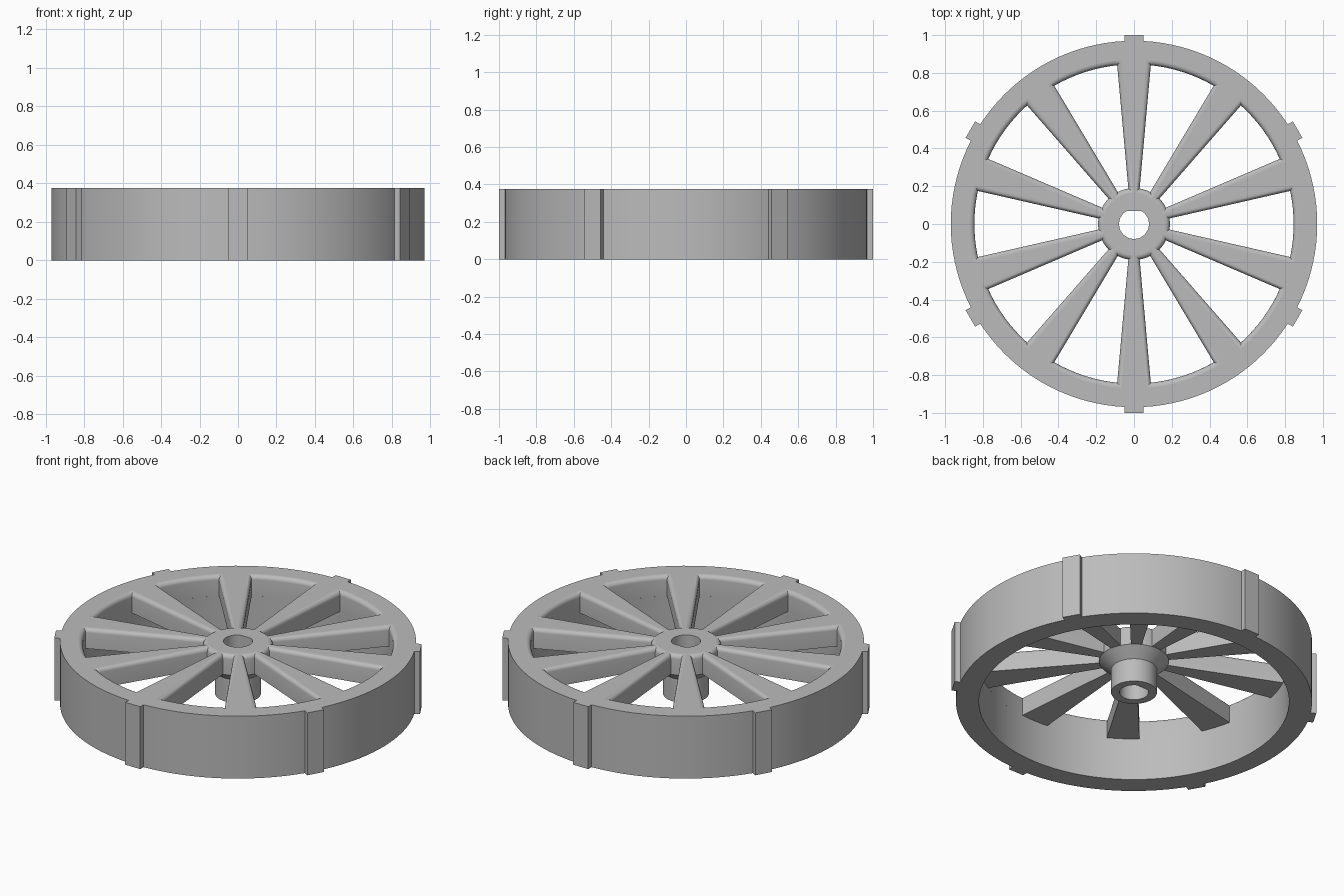
import bpy, bmesh
from math import sin, cos, asin, pi, radians
from mathutils import Matrix

if "Cube" in bpy.data.objects:
    bpy.data.objects.remove(bpy.data.objects["Cube"])

HEIGHT, PLATE_BASE = 0.375, 0.255
RIM_OUT, RIM_IN, HUB, BORE = 0.97, 0.845, 0.19, 0.079
SPOKES, LUGS, FILLET, SIDES = 10, 6, 0.025, 120

grey = bpy.data.materials.new("plain grey")
grey.use_nodes = True
grey.diffuse_color = (0.5, 0.5, 0.5, 1)
grey.node_tree.nodes["Principled BSDF"].inputs["Base Color"].default_value = (0.5, 0.5, 0.5, 1)


def finish(bm, name):
    """Turn a bmesh into a smooth object with crisp edges."""
    mesh = bpy.data.meshes.new(name)
    bm.to_mesh(mesh)
    bm.free()
    mesh.materials.append(grey)
    obj = bpy.data.objects.new(name, mesh)
    bpy.context.collection.objects.link(obj)
    bpy.ops.object.select_all(action='DESELECT')
    obj.select_set(True)
    bpy.context.view_layer.objects.active = obj
    bpy.ops.object.shade_smooth_by_angle(angle=radians(32))
    return obj


def ring(bm, r, z, flat=9):
    """Circle of vertices, optionally clipped to a D shape at y = flat."""
    turn = [2 * pi * i / SIDES for i in range(SIDES)]
    return [bm.verts.new((r * cos(a), min(r * sin(a), flat), z)) for a in turn]


def bridge(bm, loops):
    """Skin a chain of equally sized loops."""
    for a, b in zip(loops, loops[1:]):
        for i in range(len(a)):
            j = (i + 1) % len(a)
            bm.faces.new((a[i], a[j], b[j], b[i]))


def loop_edges(bm, loop):
    edges = []
    for a, b in zip(loop, loop[1:] + loop[:1]):
        edges.append(bm.edges.get((a, b)) or bm.edges.new((a, b)))
    return edges


def fill(bm, loops, up):
    """Flat face between an outer loop and the holes in it."""
    edges = [e for loop in loops for e in loop_edges(bm, loop)]
    made = bmesh.ops.triangle_fill(bm, edges=edges, use_beauty=True, normal=(0, 0, up))
    for f in made["geom"]:
        if isinstance(f, bmesh.types.BMFace):
            f.normal_update()
            if f.normal.z * up < 0:
                f.normal_flip()
    for e in edges:
        e.smooth = False


def window(bm, start, grow, z):
    """Opening between two spokes, widened by grow."""
    def arc(r, steps):
        half = 0.03 + (r - HUB) / (RIM_IN - HUB) * 0.059 - grow
        a = start + asin(half / r)
        b = start + 2 * pi / SPOKES - asin(half / r)
        return [(r, a + (b - a) * i / steps) for i in range(steps + 1)]
    points = arc(RIM_IN + grow, 12) + arc(HUB - grow, 6)[::-1]
    return [bm.verts.new((r * cos(a), r * sin(a), z)) for r, a in points]


# Rim: deep band, open at the top where the plate closes it
bm = bmesh.new()
bridge(bm, [ring(bm, RIM_IN, PLATE_BASE), ring(bm, RIM_IN, 0),
            ring(bm, RIM_OUT, 0), ring(bm, RIM_OUT, HEIGHT)])
finish(bm, "rim")

# Spokes: plate with ten openings, rounded along their upper edges
bm = bmesh.new()
tops, bases = [], []
for s in range(SPOKES):
    start = pi / 2 + 2 * pi * s / SPOKES
    loops = []
    for k in range(6):
        t = pi / 2 * k / 5
        loops.append(window(bm, start, FILLET * (1 - sin(t)),
                            HEIGHT - FILLET * (1 - cos(t))))
    loops.append(window(bm, start, 0, PLATE_BASE))
    bridge(bm, loops)
    tops.append(loops[0])
    bases.append(loops[-1])
fill(bm, [ring(bm, RIM_OUT, HEIGHT), ring(bm, BORE, HEIGHT, 0.069)] + tops, 1)
fill(bm, [ring(bm, 0.9, PLATE_BASE), ring(bm, 0.15, PLATE_BASE)] + bases, -1)
finish(bm, "spokes")

# Hub: D-shaped bore, sleeve and conical collar under the plate
bm = bmesh.new()
bridge(bm, [ring(bm, BORE, HEIGHT, 0.069), ring(bm, BORE, 0.06, 0.069),
            ring(bm, 0.125, 0.06), ring(bm, 0.125, 0.2), ring(bm, HUB, PLATE_BASE)])
finish(bm, "hub")

# Lugs: six shallow bars around the outside of the rim
for n in range(LUGS):
    bm = bmesh.new()
    place = (Matrix.Rotation(pi / 2 + 2 * pi * n / LUGS, 4, 'Z')
             @ Matrix.Translation((0.984, 0, HEIGHT / 2))
             @ Matrix.Diagonal((0.032, 0.1, HEIGHT, 1)))
    bmesh.ops.create_cube(bm, size=1, matrix=place)
    finish(bm, f"lug_{n + 1}")
